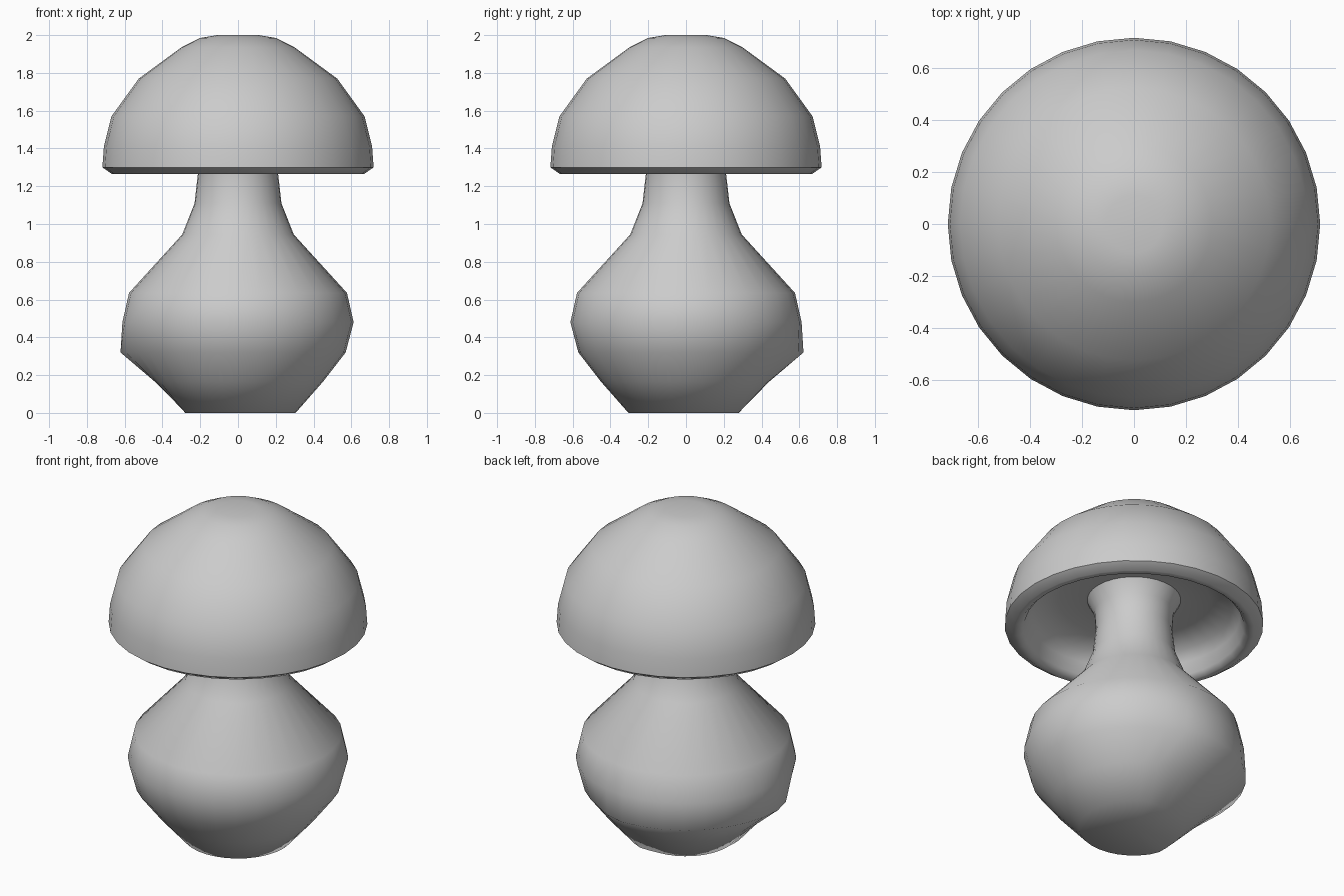
import bpy, bmesh, math

if "Cube" in bpy.data.objects:
    bpy.data.objects.remove(bpy.data.objects["Cube"])

SEGMENTS = 32


def lathe(name, profile, radius_shift=None):
    """Spin (radius, z) points round z; a zero radius makes a pole."""
    bm = bmesh.new()
    rings = []
    for level, (r, z) in enumerate(profile):
        if r == 0:
            rings.append([bm.verts.new((0, 0, z))] * SEGMENTS)
            continue
        ring = []
        for i in range(SEGMENTS):
            a = 2 * math.pi * i / SEGMENTS
            rr = r + (radius_shift(level, a) if radius_shift else 0)
            ring.append(bm.verts.new((rr * math.cos(a), rr * math.sin(a), z)))
        rings.append(ring)
    for low, high in zip(rings, rings[1:]):
        for i in range(SEGMENTS):
            j = (i + 1) % SEGMENTS
            corners = list(dict.fromkeys((low[i], low[j], high[j], high[i])))
            bm.faces.new(corners)
    bmesh.ops.recalc_face_normals(bm, faces=bm.faces)
    mesh = bpy.data.meshes.new(name)
    bm.to_mesh(mesh)
    bm.free()
    obj = bpy.data.objects.new(name, mesh)
    bpy.context.collection.objects.link(obj)
    bpy.ops.object.select_all(action='DESELECT')
    obj.select_set(True)
    bpy.context.view_layer.objects.active = obj
    bpy.ops.object.shade_smooth_by_angle(angle=math.radians(58))
    return obj


def chipped_foot(level, angle):
    """Undercut in the back left of the bulb: ledge pushed out, sole pulled in."""
    off = abs(math.degrees(angle) - 135)
    weight = max(0.0, min(1.0, (70 - off) / 20))
    return {1: -0.03, 2: -0.01, 3: 0.052}.get(level, 0) * weight


# Bulbous stem, flaring where it meets the underside of the cap
lathe("stem", [(0, 0), (0.305, 0), (0.45, 0.165), (0.57, 0.32), (0.612, 0.48),
               (0.577, 0.635), (0.295, 0.945), (0.23, 1.11), (0.212, 1.27),
               (0.22, 1.38), (0.26, 1.46)], chipped_foot)

# Domed cap with a rolled rim and hollow underside
lathe("cap", [(0.26, 1.46), (0.42, 1.46), (0.55, 1.42), (0.59, 1.36), (0.61, 1.29),
              (0.635, 1.265), (0.668, 1.265), (0.718, 1.30), (0.71, 1.41),
              (0.67, 1.57), (0.525, 1.77), (0.30, 1.935), (0.20, 1.985),
              (0.11, 2.0), (0, 2.0)])
